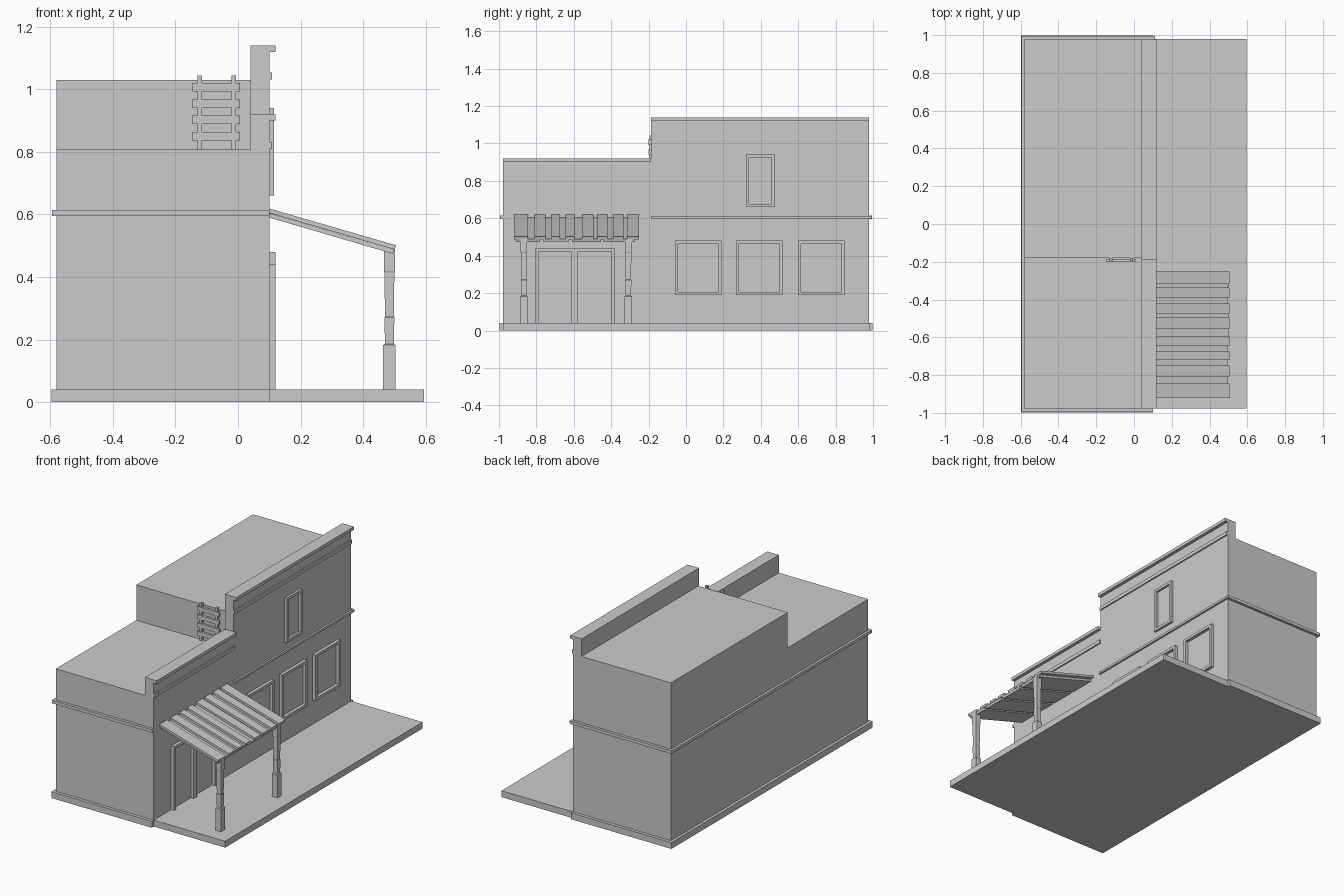
import bpy, bmesh, random
from mathutils import Vector

if "Cube" in bpy.data.objects:
    bpy.data.objects.remove(bpy.data.objects["Cube"])

random.seed(4)


def prism(name, pts, axis, a, b):
    """Extrude a profile along x (pts are y,z) or y (pts are x,z)."""
    bm = bmesh.new()
    place = (lambda p: (a, p[0], p[1])) if axis == 'x' else (lambda p: (p[0], a, p[1]))
    face = bm.faces.new([bm.verts.new(place(p)) for p in pts])
    new = bmesh.ops.extrude_face_region(bm, geom=[face])['geom']
    step = Vector((b - a, 0, 0)) if axis == 'x' else Vector((0, b - a, 0))
    bmesh.ops.translate(bm, vec=step, verts=[v for v in new if isinstance(v, bmesh.types.BMVert)])
    bmesh.ops.recalc_face_normals(bm, faces=bm.faces)
    me = bpy.data.meshes.new(name)
    bm.to_mesh(me)
    bm.free()
    ob = bpy.data.objects.new(name, me)
    bpy.context.collection.objects.link(ob)
    return ob


def box(name, x0, x1, y0, y1, z0, z1):
    return prism(name, [(x0, z0), (x1, z0), (x1, z1), (x0, z1)], 'y', y0, y1)


def frame(name, y0, y1, z0, z1, depth, t=0.017, sill=True):
    box(name + "_left", 0.095, depth, y0, y0 + t, z0, z1)
    box(name + "_right", 0.095, depth, y1 - t, y1, z0, z1)
    box(name + "_top", 0.095, depth, y0 + t, y1 - t, z1 - t, z1)
    if sill:
        box(name + "_sill", 0.095, depth, y0 + t, y1 - t, z0, z0 + t)


# Foundation and porch deck
box("foundation", -0.597, 0.10, -0.997, 0.997, 0, 0.04)
box("porch_deck", 0.10, 0.595, -0.977, 0.98, 0, 0.04)

# Stepped building body and stepped false front
prism("building_body", [(-0.978, 0.04), (0.978, 0.04), (0.978, 1.03), (-0.18, 1.03),
                        (-0.18, 0.808), (-0.978, 0.808)], 'x', -0.58, 0.05)
prism("false_front", [(-0.978, 0.04), (0.978, 0.04), (0.978, 1.14), (-0.187, 1.14),
                      (-0.187, 0.92), (-0.978, 0.92)], 'x', 0.04, 0.10)

# Cornices and trim on the false front
for name, y0, y1, top, trim in (("low", -0.978, -0.187, 0.92, 0.81),
                                ("tall", -0.187, 0.978, 1.14, 1.032)):
    box(name + "_cornice", 0.10, 0.12, y0, y1, top - 0.02, top)
    box(name + "_trim", 0.10, 0.108, y0, y1, trim, trim + 0.022)

# Belt moulding around sides, back and the tall half of the front
box("belt_back", -0.595, -0.58, -0.995, 0.995, 0.595, 0.614)
box("belt_left", -0.58, 0.10, -0.995, -0.978, 0.595, 0.614)
box("belt_right", -0.58, 0.10, 0.978, 0.995, 0.595, 0.614)
box("belt_front", 0.10, 0.112, -0.187, 0.995, 0.598, 0.612)

# Window frames
for i, y in enumerate((-0.06, 0.267, 0.598)):
    frame(f"shop_window_{i + 1}", y, y + 0.25, 0.19, 0.48, 0.12)
frame("upper_window", 0.32, 0.475, 0.66, 0.94, 0.115)

# Double door frames
frame("door_left", -0.805, -0.594, 0.04, 0.44, 0.12, sill=False)
frame("door_right", -0.594, -0.383, 0.04, 0.44, 0.12, sill=False)

# Porch posts: square base, two-part tapered shaft and cap
for i, y in enumerate((-0.867, -0.308)):
    prof = [(0.020, 0.04), (0.020, 0.182), (0.014, 0.186), (0.016, 0.27), (0.014, 0.272),
            (0.016, 0.415), (0.018, 0.42), (0.018, 0.49)]
    bm = bmesh.new()
    rings = [[bm.verts.new((0.484 + sx * r, y + sy * r, z))
              for sx, sy in ((-1, -1), (1, -1), (1, 1), (-1, 1))] for r, z in prof]
    for lo, hi in zip(rings, rings[1:]):
        for k in range(4):
            bm.faces.new((lo[k], lo[(k + 1) % 4], hi[(k + 1) % 4], hi[k]))
    bm.faces.new(rings[-1])
    bm.faces.new(rings[0][::-1])
    me = bpy.data.meshes.new(f"porch_post_{i + 1}")
    bm.to_mesh(me)
    bm.free()
    bpy.context.collection.objects.link(bpy.data.objects.new(me.name, me))


def slat(name, y0, y1, lift, end, t=0.014):
    """Sloping awning board running from the wall outwards."""
    za, zb = 0.606 + lift, 0.606 + lift - 0.29 * (end - 0.10)
    prism(name, [(0.10, za), (end, zb), (end - 0.004, zb - t), (0.10, za - t)], 'y', y0, y1)


# Awning: wide lower boards with narrower boards lapped over the joints
edges = [-0.92, -0.775, -0.62, -0.45, -0.27]
for i in range(4):
    slat(f"awning_board_{i + 1}", edges[i] + 0.01, edges[i + 1] - 0.005,
         -0.002, 0.497 + random.uniform(0, 0.007))
for i, (y0, y1) in enumerate(((-0.92, -0.845), (-0.81, -0.75), (-0.72, -0.675), (-0.645, -0.595),
                              (-0.555, -0.495), (-0.475, -0.42), (-0.39, -0.335), (-0.315, -0.25))):
    slat(f"awning_batten_{i + 1}", y0, y1, 0.013, 0.505)

# Roof ladder
for i, x in enumerate((-0.13, -0.021)):
    box(f"ladder_rail_{i + 1}", x, x + 0.015, -0.196, -0.18, 0.808, 1.044)
for i in range(4):
    z = 0.837 + i * 0.052
    box(f"ladder_rung_{i + 1}", -0.146, 0.007, -0.2, -0.186, z, z + 0.027)
